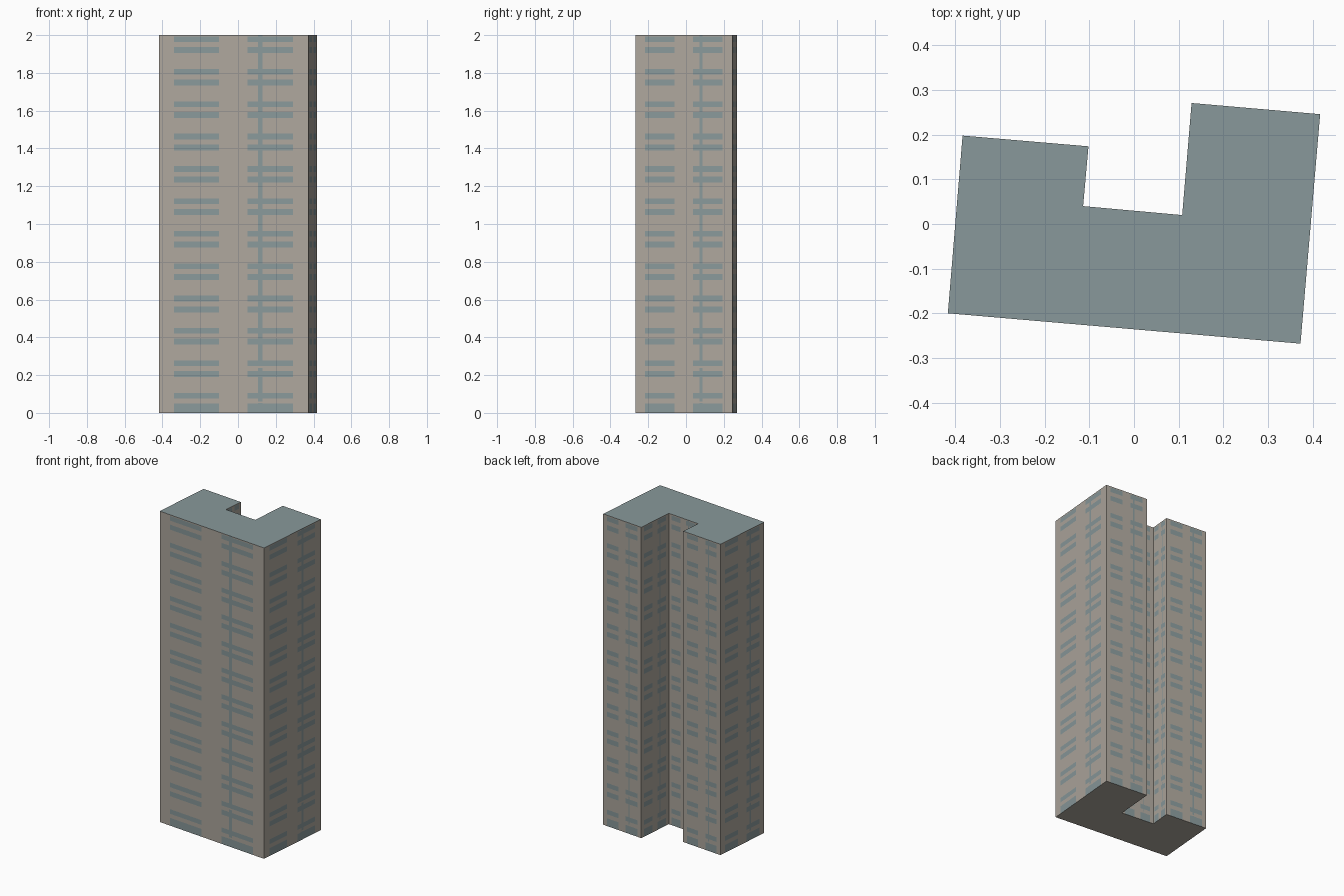
import bpy, bmesh

if "Cube" in bpy.data.objects:
    bpy.data.objects.remove(bpy.data.objects["Cube"])


def material(name, rgb):
    # sRGB 0-255 to linear flat colour
    lin = [((c / 255 + 0.055) / 1.055) ** 2.4 for c in rgb]
    m = bpy.data.materials.new(name)
    m.diffuse_color = (*lin, 1)
    m.use_nodes = True
    m.node_tree.nodes["Principled BSDF"].inputs["Base Color"].default_value = m.diffuse_color
    return m


wall_mat = material("beige wall", (174, 167, 157))
glass_mat = material("grey teal glass", (137, 153, 155))

HEIGHT = 2.0
# Footprint, counter-clockwise from the front left corner
footprint = [(-0.417, -0.200), (0.373, -0.268), (0.417, 0.246), (0.129, 0.271),
             (0.108, 0.020), (-0.114, 0.040), (-0.102, 0.174), (-0.384, 0.198)]

# Window bays and the vertical strip, as fractions of each wall's width
bays = [(0.098, 0.402), (0.592, 0.896)]
strip = (0.662, 0.692)
u_cuts = [0, 0.098, 0.402, 0.592, 0.662, 0.692, 0.896]

# Two window bands on each of twelve floors
bands = []
for i in range(12):
    top = 0.106 + i * 0.1715
    bands += [(max(0, top - 0.088) if i else 0.0, top - 0.056), (top - 0.030, top)]
gaps = [(0.052, 0.060), (0.238, 0.248)]      # small breaks in the strip
z_cuts = sorted({0.0, HEIGHT} | {z for b in bands + gaps for z in b})


def inside(v, spans):
    return any(a < v < b for a, b in spans)


bm = bmesh.new()

# Vertical columns of vertices around the whole outline
columns, centres = [], []
for i, (x0, y0) in enumerate(footprint):
    x1, y1 = footprint[(i + 1) % len(footprint)]
    for u, nxt in zip(u_cuts, u_cuts[1:] + [1]):
        x, y = x0 + (x1 - x0) * u, y0 + (y1 - y0) * u
        columns.append([bm.verts.new((x, y, z)) for z in z_cuts])
        centres.append((u + nxt) / 2)

# Wall faces, coloured as glass where a band or the strip crosses
for i, col in enumerate(columns):
    nxt = columns[(i + 1) % len(columns)]
    u = centres[i]
    for k in range(len(z_cuts) - 1):
        z = (z_cuts[k] + z_cuts[k + 1]) / 2
        f = bm.faces.new((col[k], nxt[k], nxt[k + 1], col[k + 1]))
        window = inside(u, bays) and inside(z, bands)
        mullion = inside(u, [strip]) and not inside(z, gaps)
        f.material_index = 1 if window or mullion else 0

# Roof and underside
roof = bm.faces.new([c[-1] for c in columns])
roof.material_index = 1
bm.faces.new([c[0] for c in reversed(columns)])

mesh = bpy.data.meshes.new("tower_block")
bm.to_mesh(mesh)
bm.free()
mesh.materials.append(wall_mat)
mesh.materials.append(glass_mat)
tower = bpy.data.objects.new("tower_block", mesh)
bpy.context.collection.objects.link(tower)
